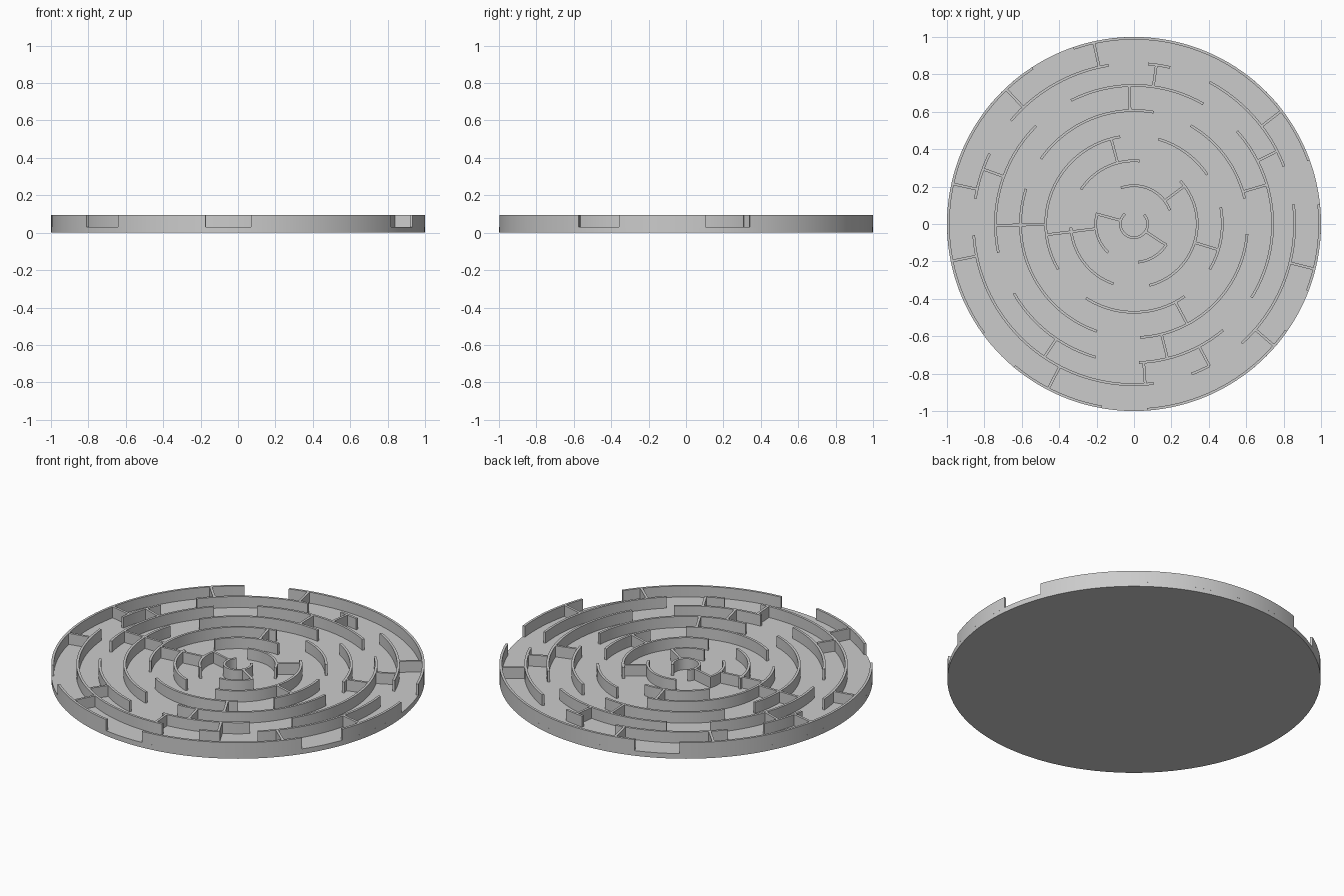
import bpy, bmesh
from math import cos, sin, radians, ceil

cube = bpy.data.objects.get("Cube")
if cube:
    bpy.data.objects.remove(cube, do_unlink=True)

FLOOR, TOP, THICK = 0.03, 0.095, 0.014
SINK = 0.004  # walls are set slightly into the floor

grey = bpy.data.materials.new("light grey")
grey.use_nodes = True
colour = (0.6, 0.6, 0.6, 1)
grey.diffuse_color = colour
grey.node_tree.nodes["Principled BSDF"].inputs["Base Color"].default_value = colour


def finish(bm, name):
    bmesh.ops.recalc_face_normals(bm, faces=bm.faces)
    mesh = bpy.data.meshes.new(name)
    bm.to_mesh(mesh)
    bm.free()
    mesh.materials.append(grey)
    obj = bpy.data.objects.new(name, mesh)
    bpy.context.collection.objects.link(obj)
    bpy.ops.object.select_all(action="DESELECT")
    obj.select_set(True)
    bpy.context.view_layer.objects.active = obj
    bpy.ops.object.shade_smooth_by_angle(angle=radians(30))
    return obj


def section(bm, inner, outer, angle):
    """Upright rectangle across a wall at one angle."""
    c, s = cos(radians(angle)), sin(radians(angle))
    corners = ((inner, FLOOR - SINK), (outer, FLOOR - SINK), (outer, TOP), (inner, TOP))
    return [bm.verts.new((r * c, r * s, z)) for r, z in corners]


def arc_wall(bm, inner, outer, start, end):
    steps = max(4, ceil((end - start) / 2.5))
    rows = [section(bm, inner, outer, start + (end - start) * i / steps)
            for i in range(steps + 1)]
    for a, b in zip(rows, rows[1:]):
        for i in range(4):
            j = (i + 1) % 4
            bm.faces.new((a[i], a[j], b[j], b[i]))
    bm.faces.new(rows[0])
    bm.faces.new(rows[-1])


def spoke_wall(bm, inner, outer, angle):
    c, s = cos(radians(angle)), sin(radians(angle))
    half = THICK / 2
    low, high = [], []
    for r, t in ((inner, -half), (outer, -half), (outer, half), (inner, half)):
        x, y = r * c - t * s, r * s + t * c
        low.append(bm.verts.new((x, y, FLOOR - SINK)))
        high.append(bm.verts.new((x, y, TOP)))
    bm.faces.new(low)
    bm.faces.new(high)
    for i in range(4):
        j = (i + 1) % 4
        bm.faces.new((low[i], low[j], high[j], high[i]))


# Round floor plate
bm = bmesh.new()
bmesh.ops.create_cone(bm, cap_ends=True, segments=144, radius1=1, radius2=1, depth=FLOOR)
bmesh.ops.translate(bm, verts=bm.verts, vec=(0, 0, FLOOR / 2))
finish(bm, "floor_plate")

# Ring walls: centre radius, then start and end angles of each arc
RADII = [0.073, 0.205, 0.338, 0.472, 0.607, 0.741, 0.859, 0.993]
ARCS = [
    [(131, 403)],
    [(21, 110), (163, 228), (276, 328)],
    [(85, 147), (183, 251), (284, 403)],
    [(34, 74), (99, 211), (237, 305), (329, 371)],
    [(13, 60), (80, 145), (162, 251), (273, 355)],
    [(60, 117), (135, 192), (210, 254), (272, 310), (328, 402)],
    [(21, 62), (77, 85), (99, 140), (154, 171), (184, 277), (291, 298), (312, 367)],
    [(20, 109), (123, 216), (230, 260), (274, 325), (339, 366)],
]
for n, (radius, arcs) in enumerate(zip(RADII, ARCS), 1):
    bm = bmesh.new()
    for start, end in arcs:
        arc_wall(bm, radius - THICK / 2, radius + THICK / 2, start, end)
    finish(bm, "outer_wall" if n == len(RADII) else f"ring_wall_{n}")

# Spoke walls: inner ring, outer ring, angle
SPOKES = [
    (0, 1, 165), (0, 1, 327), (1, 2, 37), (1, 3, 187), (2, 3, 105), (2, 3, 343),
    (3, 4, 298), (3, 5, 180.5), (4, 5, 16.5), (4, 5, 92), (4, 5, 284),
    (5, 6, 27), (5, 6, 82), (5, 6, 160), (5, 6, 236), (5, 6, 274), (5, 6, 298),
    (6, 7, 37.5), (6, 7, 102.5), (6, 7, 133.5), (6, 7, 167.5), (6, 7, 191.5),
    (6, 7, 242.5), (6, 7, 319), (6, 7, 346),
]
bm = bmesh.new()
for a, b, angle in SPOKES:
    spoke_wall(bm, RADII[a], RADII[b], angle)
finish(bm, "spoke_walls")
